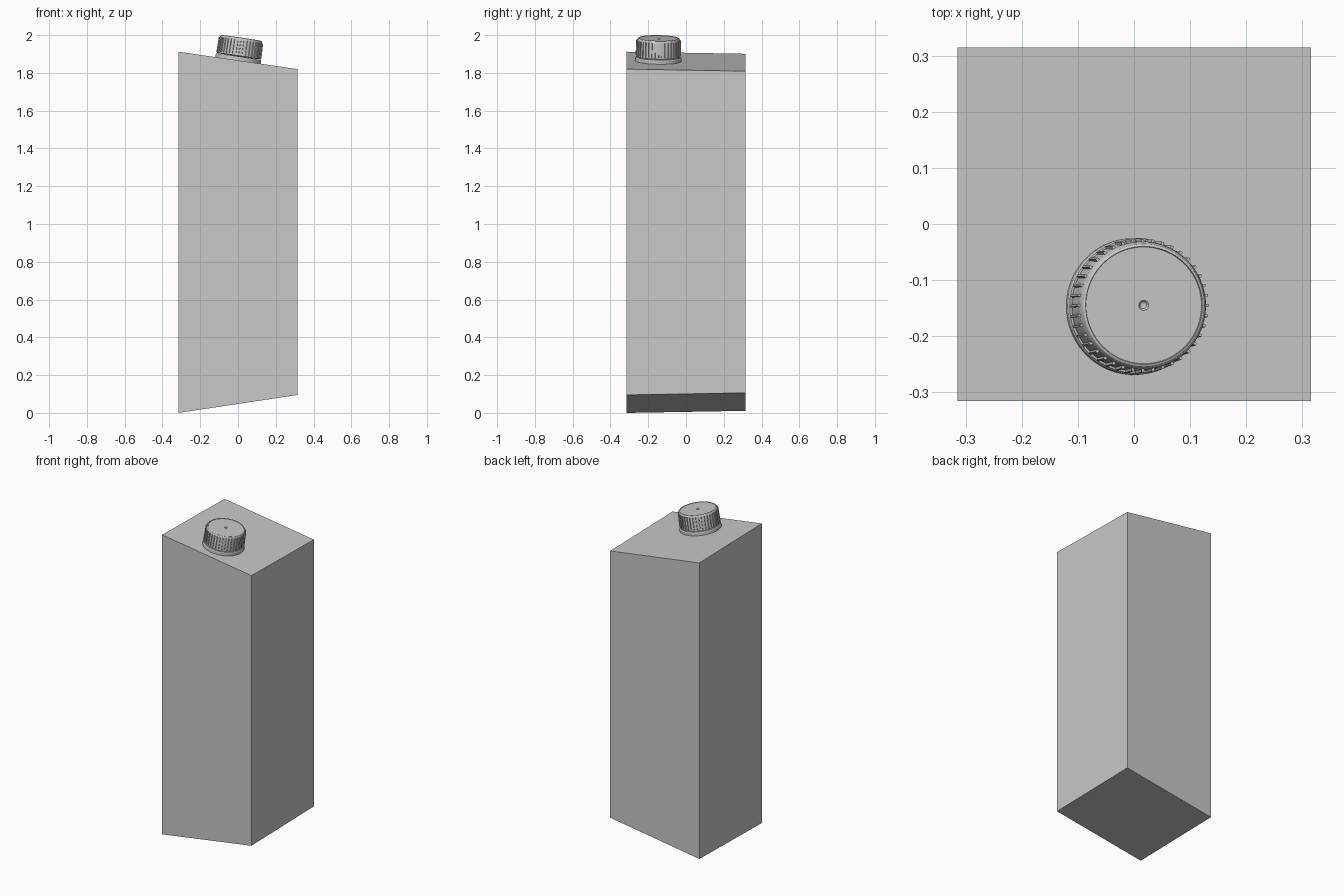
import bpy
import bmesh
import math
from mathutils import Matrix, Vector

cube = bpy.data.objects.get("Cube")
if cube:
    bpy.data.objects.remove(cube, do_unlink=True)

grey = bpy.data.materials.new("plain_grey")
grey.use_nodes = True
colour = (0.58, 0.58, 0.58, 1)
grey.diffuse_color = colour
grey.node_tree.nodes["Principled BSDF"].inputs["Base Color"].default_value = colour


def finish(name, bm, matrix=Matrix(), smooth=False):
    bmesh.ops.recalc_face_normals(bm, faces=bm.faces)
    mesh = bpy.data.meshes.new(name)
    bm.to_mesh(mesh)
    bm.free()
    mesh.materials.append(grey)
    obj = bpy.data.objects.new(name, mesh)
    bpy.context.collection.objects.link(obj)
    obj.matrix_world = matrix
    if smooth:
        bpy.ops.object.select_all(action='DESELECT')
        obj.select_set(True)
        bpy.context.view_layer.objects.active = obj
        bpy.ops.object.shade_smooth_by_angle(angle=math.radians(30))
    return obj


def lathe(name, profile, matrix, steps=80):
    bm = bmesh.new()
    verts = [bm.verts.new((r, 0, z)) for r, z in profile]
    edges = [bm.edges.new(pair) for pair in zip(verts, verts[1:])]
    bmesh.ops.spin(bm, geom=verts + edges, cent=(0, 0, 0), axis=(0, 0, 1),
                   angle=math.tau, steps=steps)
    bmesh.ops.remove_doubles(bm, verts=bm.verts, dist=0.0001)
    return finish(name, bm, matrix, smooth=True)


# Carton: a square box with sloping top and bottom
HALF = 0.315


def top_z(x, y):
    return 1.8605 - 0.146 * x - 0.0175 * y


def bottom_z(x, y):
    return 0.053 + 0.151 * x + 0.0175 * y


bm = bmesh.new()
bmesh.ops.create_cube(bm, size=2 * HALF)
for v in bm.verts:
    v.co.z = (top_z if v.co.z > 0 else bottom_z)(v.co.x, v.co.y)
finish("carton_body", bm)

# Cap stands square to the sloping top
up = Vector((0.146, 0.0175, 1)).normalized()
tilt = Vector((0, 0, 1)).rotation_difference(up).to_matrix().to_4x4()
place = Matrix.Translation((0, -0.147, top_z(0, -0.147))) @ tilt

lathe("cap_flange", [(0, -0.002), (0.122, -0.002), (0.122, 0.017), (0.119, 0.022),
                     (0, 0.022)], place)

# Screw cap with rounded rim, shallow recessed top and centre dimple
lathe("screw_cap", [(0, 0.026), (0.116, 0.026), (0.116, 0.034), (0.114, 0.107),
                    (0.1125, 0.115), (0.109, 0.121), (0.105, 0.123), (0.104, 0.120),
                    (0.009, 0.120), (0.006, 0.116), (0, 0.114)], place)

# Grip ribs around the cap
bm = bmesh.new()
COUNT = 40
for i in range(COUNT):
    rib = (Matrix.Rotation(math.tau * i / COUNT, 4, 'Z')
           @ Matrix.Translation((0.1155, 0, 0.071))
           @ Matrix.Diagonal((0.010, 0.007, 0.078, 1)))
    new = bmesh.ops.create_cube(bm, size=1, matrix=rib)["verts"]
    for v in new:
        # outer face is narrower, top leans inwards
        if v.co.xy.length > 0.118:
            angle = math.tau * i / COUNT
            mid = Vector((math.cos(angle), math.sin(angle))) * 0.1205
            v.co.xy = v.co.xy.lerp(mid, 0.4)
        if v.co.z > 0.1:
            v.co.xy *= 0.985
finish("cap_ribs", bm, place)
